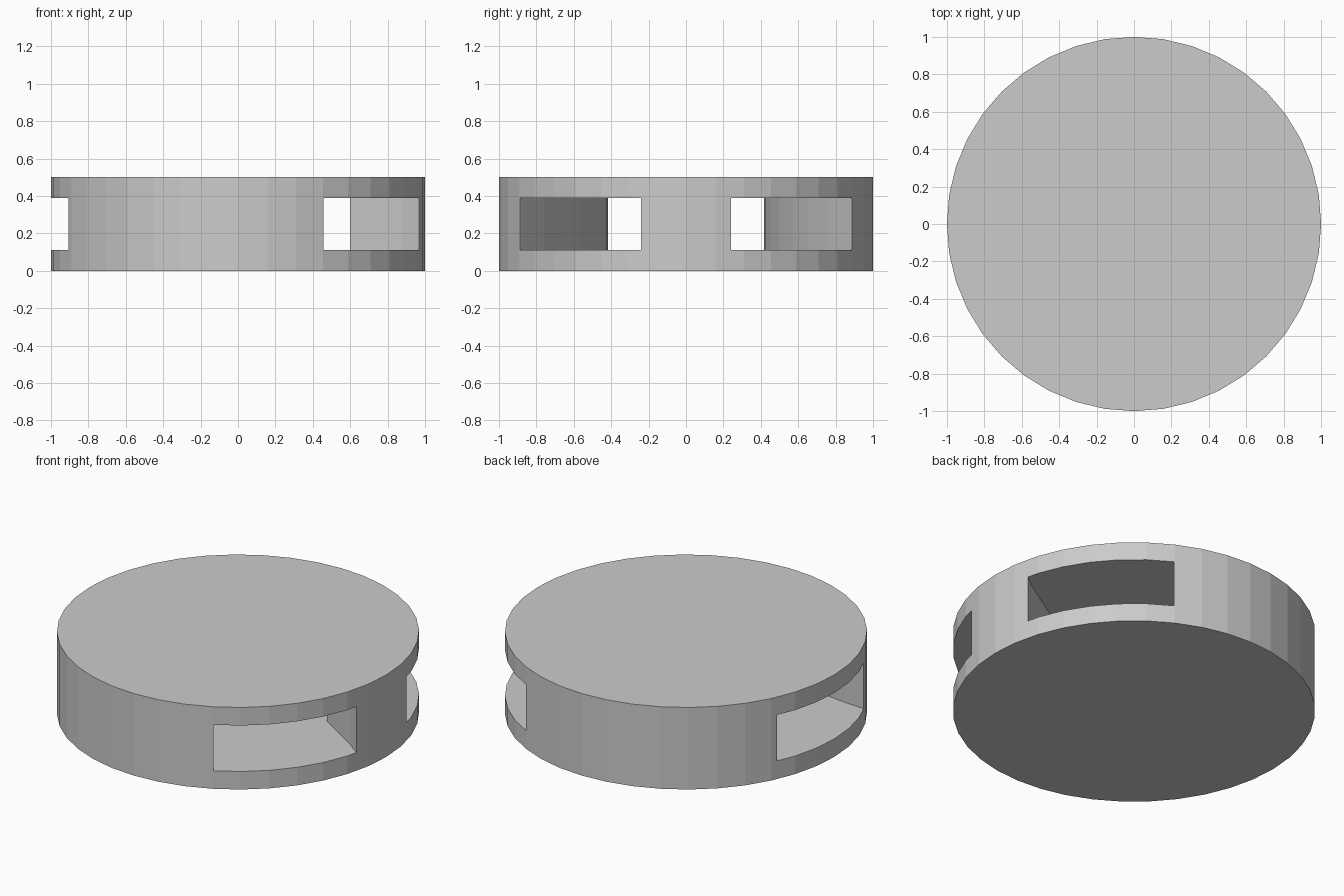
import bpy, bmesh, math

if "Cube" in bpy.data.objects:
    bpy.data.objects.remove(bpy.data.objects["Cube"])

BEND = math.radians(38.2)          # angle of the two branch openings
R = 1 / math.tan(BEND / 2)         # arc meeting the disc rim squarely at both ends
HALF_W = 0.413                     # half width of the passage
Z0, Z1 = 0.11, 0.39                # passage floor and ceiling
END = math.radians(46)             # run past the rim


def prism(name, outline, z0, z1):
    """Extrude a closed counter-clockwise outline between two heights."""
    bm = bmesh.new()
    face = bm.faces.new([bm.verts.new((x, y, z0)) for x, y in outline])
    ext = bmesh.ops.extrude_face_region(bm, geom=[face])
    for v in ext["geom"]:
        if isinstance(v, bmesh.types.BMVert):
            v.co.z = z1
    bmesh.ops.recalc_face_normals(bm, faces=bm.faces)
    me = bpy.data.meshes.new(name)
    bm.to_mesh(me)
    bm.free()
    ob = bpy.data.objects.new(name, me)
    bpy.context.collection.objects.link(ob)
    return ob


def arc(radius, start, end, n):
    """Points on a passage wall curving from the left opening to the front right."""
    return [(-1 + radius * math.sin(t), -R + radius * math.cos(t))
            for t in (start + (end - start) * i / n for i in range(n + 1))]


# Round body
disc = [(math.cos(i * math.tau / 40), math.sin(i * math.tau / 40)) for i in range(40)]
body = prism("round_body", disc, 0, 0.5)

# Forked passage: left opening, outer wall, then inner wall back to the wedge tip
outer = arc(R - HALF_W, 0, END, 9)
tip = math.acos(R / (R + HALF_W))
inner = arc(R + HALF_W, END, tip, 3)
half = [(-1.2, -R + R - HALF_W)] + outer + inner
outline = half + [(x, -y) for x, y in reversed(half[:-1])]
cutter = prism("passage_cutter", outline, Z0, Z1)
cutter.hide_render = True
cutter.hide_viewport = False
cutter.display_type = 'WIRE'

mod = body.modifiers.new("passage", 'BOOLEAN')
mod.operation = 'DIFFERENCE'
mod.solver = 'EXACT'
mod.object = cutter
